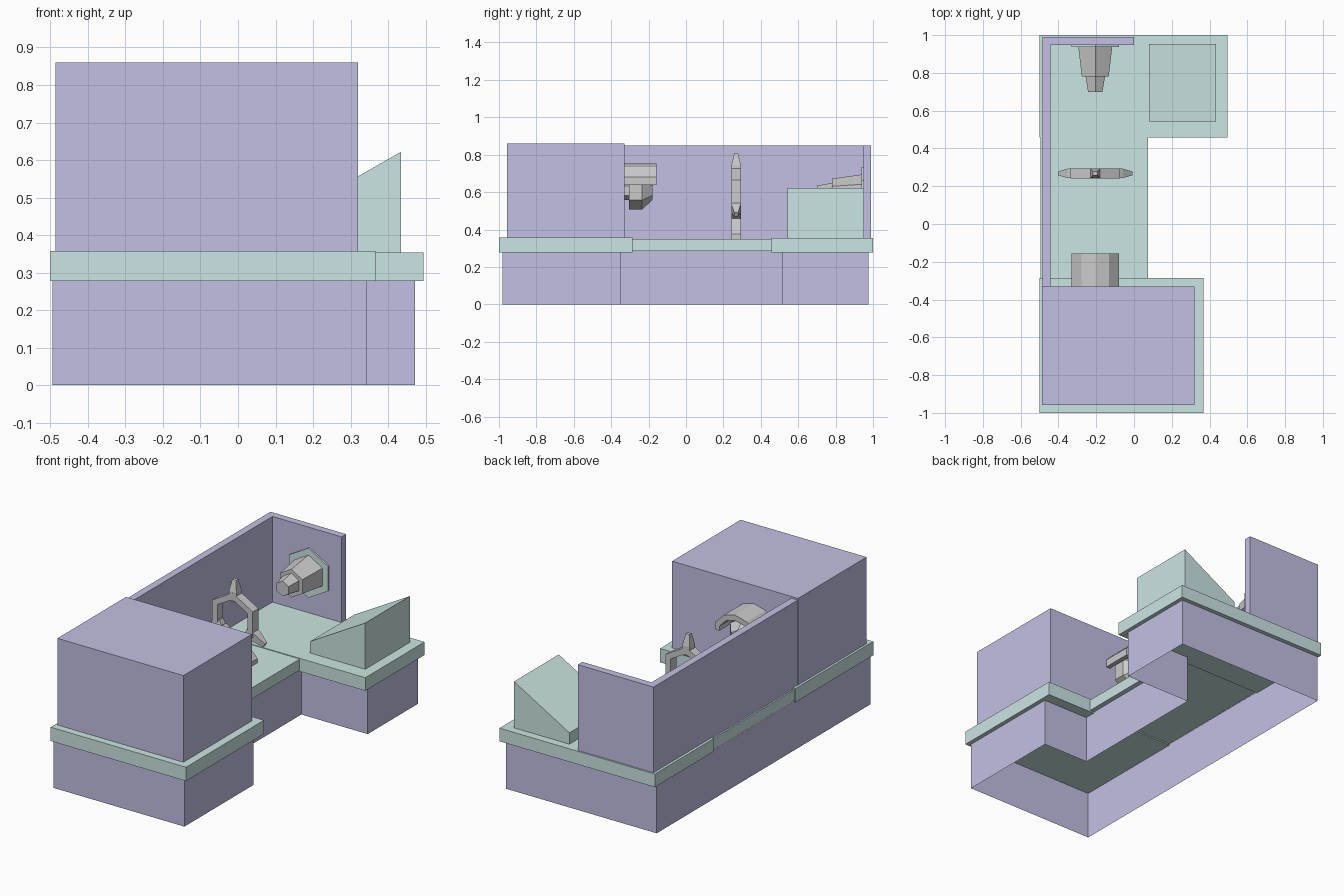
import bpy, bmesh
from math import sin, cos, pi, radians
from mathutils import Matrix, Vector

if "Cube" in bpy.data.objects:
    bpy.data.objects.remove(bpy.data.objects["Cube"])


def material(name, rgb):
    m = bpy.data.materials.new(name)
    m.diffuse_color = (*rgb, 1)
    m.use_nodes = True
    m.node_tree.nodes["Principled BSDF"].inputs["Base Color"].default_value = m.diffuse_color
    return m


PURPLE = material("purple_paint", (0.55, 0.53, 0.78))
TEAL = material("teal_paint", (0.60, 0.79, 0.77))
CX = -0.205  # shared x position of the spindle line


def finish(name, bm, mat=None):
    bmesh.ops.recalc_face_normals(bm, faces=bm.faces)
    me = bpy.data.meshes.new(name)
    bm.to_mesh(me)
    bm.free()
    ob = bpy.data.objects.new(name, me)
    bpy.context.collection.objects.link(ob)
    if mat:
        me.materials.append(mat)
    return ob


def loft(name, rings, mat=None, caps=True, closed=False):
    """Skin a list of equally sized point loops."""
    bm = bmesh.new()
    loops = [[bm.verts.new(p) for p in r] for r in rings]
    pairs = list(zip(loops, loops[1:]))
    if closed:
        pairs.append((loops[-1], loops[0]))
    for a, b in pairs:
        for i in range(len(a)):
            j = (i + 1) % len(a)
            bm.faces.new((a[i], a[j], b[j], b[i]))
    if caps and not closed:
        bm.faces.new(loops[0])
        bm.faces.new(loops[-1])
    return finish(name, bm, mat)


def box(name, x0, x1, y0, y1, z0, z1, mat=None):
    plan = [(x0, y0), (x1, y0), (x1, y1), (x0, y1)]
    return loft(name, [[(x, y, z) for x, y in plan] for z in (z0, z1)], mat)


def along_y(name, profile, y0, y1, mat=None):
    return loft(name, [[(x, y, z) for x, z in profile] for y in (y0, y1)], mat)


def hexagon(r, y, cz):
    return [(CX + r * cos(radians(30 + 60 * i)), y, cz + r * sin(radians(30 + 60 * i)))
            for i in range(6)]


def turned_hex(name, sections, cz, mat=None):
    return loft(name, [hexagon(r, y, cz) for r, y in sections], mat)


# Open-bottomed base skirt
plan = [(-0.495, -0.98), (0.343, -0.98), (0.343, -0.35), (0.047, -0.35),
        (0.047, 0.513), (0.472, 0.513), (0.472, 0.975), (-0.495, 0.975)]
loft("base_skirt", [[(x, y, z) for x, y in plan] for z in (0, 0.285)], PURPLE, caps=False)

# Table top in three slabs
box("table_front", -0.5, 0.367, -1, -0.287, 0.278, 0.358, TEAL)
box("table_middle", -0.494, 0.075, -0.287, 0.458, 0.285, 0.35, TEAL)
box("table_back", -0.5, 0.495, 0.458, 1, 0.278, 0.354, TEAL)

# Housing and guard walls
box("drive_housing", -0.487, 0.32, -0.957, -0.33, 0.358, 0.86, PURPLE)
box("side_wall", -0.485, -0.443, -0.33, 0.99, 0.35, 0.85, PURPLE)
box("end_wall", -0.443, 0.0, 0.948, 0.99, 0.35, 0.85, PURPLE)

# Sloped control desk
along_y("control_desk", [(0.08, 0.354), (0.435, 0.354), (0.435, 0.622), (0.08, 0.42)],
        0.543, 0.953, TEAL)

# Tailstock: flange, tapered body and nose
turned_hex("tailstock_flange", [(0.144, 0.948), (0.144, 0.938)], 0.59, TEAL)
turned_hex("tailstock_body", [(0.104, 0.94), (0.082, 0.78)], 0.59)
turned_hex("tailstock_nose", [(0.06, 0.785), (0.044, 0.70)], 0.59)

# Spindle and chuck under the hood
turned_hex("spindle", [(0.05, -0.335), (0.05, -0.30)], 0.607)
turned_hex("chuck", [(0.10, -0.305), (0.10, -0.235), (0.05, -0.18)], 0.607)

# Arched hood over the chuck
arc = [radians(30 + 30 * i) for i in range(5)]
outer = [(CX + 0.146 * cos(a), 0.607 + 0.147 * sin(a)) for a in arc]
inner = [(CX + 0.115 * cos(a), 0.607 + 0.115 * sin(a)) for a in arc]
hood = ([(outer[0][0], 0.637)] + outer + [(outer[-1][0], 0.637), (inner[-1][0], 0.637)]
        + inner[::-1] + [(inner[0][0], 0.637)])
along_y("chuck_hood", hood, -0.33, -0.157)

# Steady rest: hexagonal ring
SY, SZ = 0.268, 0.59
loft("steady_ring", [hexagon(r, SY + d, SZ) for r, d in
                     ((0.15, -0.026), (0.15, 0.026), (0.112, 0.026), (0.112, -0.026))],
     closed=True)

# Three tapered jaws around the ring
for k, ang in enumerate((90, 210, 330)):
    a = radians(ang)
    out = Vector((cos(a), 0, sin(a)))
    side = Vector((-sin(a), 0, cos(a)))
    rings = []
    for r, w, d in ((0.095, 0.016, 0.018), (0.115, 0.024, 0.025),
                    (0.155, 0.024, 0.025), (0.22, 0.012, 0.01)):
        c = Vector((CX, SY, SZ)) + out * r
        rings.append([c + side * (w * s) + Vector((0, d * t, 0))
                      for s, t in ((-1, -1), (1, -1), (1, 1), (-1, 1))])
    loft(f"steady_jaw_{k + 1}", rings)

# Spread foot under the ring
along_y("steady_foot", [(CX - 0.125, 0.35), (CX + 0.125, 0.35), (CX + 0.125, 0.375),
                        (CX + 0.04, 0.46), (CX - 0.04, 0.46), (CX - 0.125, 0.375)],
        SY - 0.026, SY + 0.026)
